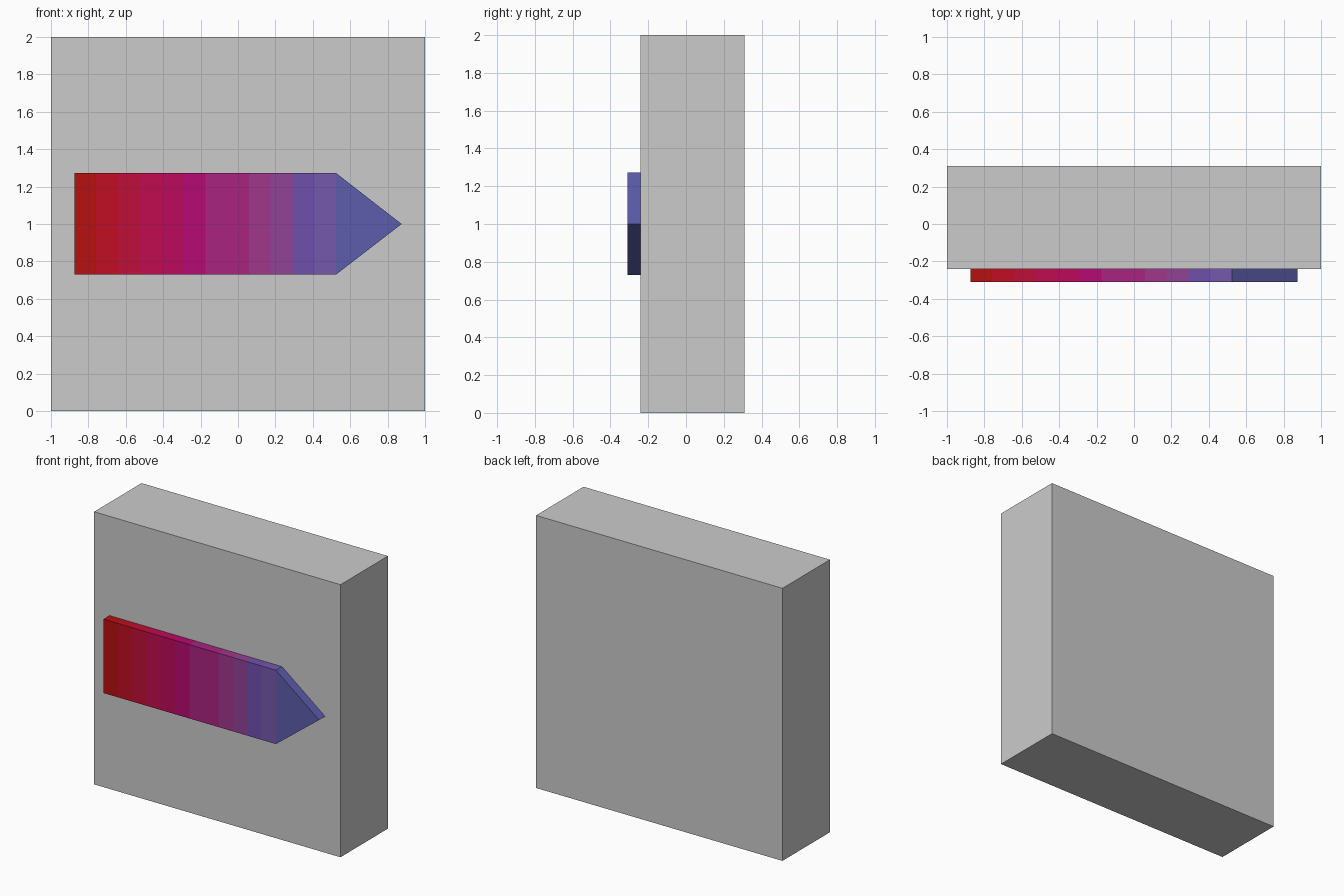
import bpy, bmesh

if "Cube" in bpy.data.objects:
    bpy.data.objects.remove(bpy.data.objects["Cube"])

def linear(rgb):
    return [((c / 255 + 0.055) / 1.055) ** 2.4 if c > 10 else c / 255 / 12.92 for c in rgb] + [1]

def make_object(name, bm):
    bmesh.ops.recalc_face_normals(bm, faces=bm.faces)
    mesh = bpy.data.meshes.new(name)
    bm.to_mesh(mesh)
    bm.free()
    obj = bpy.data.objects.new(name, mesh)
    bpy.context.collection.objects.link(obj)
    return obj

# Block
bm = bmesh.new()
bmesh.ops.create_cube(bm, size=1)
bmesh.ops.scale(bm, vec=(2, 0.55, 2), verts=bm.verts)
bmesh.ops.translate(bm, vec=(0, 0.035, 1), verts=bm.verts)
make_object("block", bm)

# Raised arrow: twelve coloured bands and a pointed head, extruded to the block
COLORS = [(184, 16, 16), (192, 14, 36), (192, 14, 56), (192, 12, 80),
          (188, 10, 92), (182, 10, 114), (170, 36, 128), (170, 36, 128),
          (160, 54, 140), (146, 66, 150), (112, 80, 172), (118, 88, 172),
          (93, 93, 174)]
LEFT, NECK, TIP = -0.875, 0.525, 0.875
LOW, MID, HIGH = 0.73, 1.0, 1.272
FRONT, BACK = -0.31, -0.24
BANDS = len(COLORS) - 1

bm = bmesh.new()
pairs = []
for i in range(BANDS + 1):
    x = LEFT + (NECK - LEFT) * i / BANDS
    pairs.append([bm.verts.new((x, FRONT, z)) for z in (LOW, HIGH)])
for i in range(BANDS):
    (a, b), (c, d) = pairs[i], pairs[i + 1]
    bm.faces.new((a, c, d, b)).material_index = i
tip = bm.verts.new((TIP, FRONT, MID))
bm.faces.new((pairs[-1][0], tip, pairs[-1][1])).material_index = BANDS

# Thickness, with side walls taking the colour of their band
fronts = list(bm.faces)
rim = [(e, e.link_faces[0].material_index) for e in bm.edges if len(e.link_faces) == 1]
back = {v: bm.verts.new((v.co.x, BACK, v.co.z)) for v in list(bm.verts)}
for f in fronts:
    bm.faces.new([back[v] for v in reversed(f.verts)]).material_index = f.material_index
for e, index in rim:
    a, b = e.verts
    bm.faces.new((a, b, back[b], back[a])).material_index = index

arrow = make_object("arrow", bm)
for i, rgb in enumerate(COLORS):
    mat = bpy.data.materials.new(f"band_{i + 1}")
    mat.diffuse_color = linear(rgb)
    mat.use_nodes = True
    mat.node_tree.nodes["Principled BSDF"].inputs["Base Color"].default_value = mat.diffuse_color
    arrow.data.materials.append(mat)
